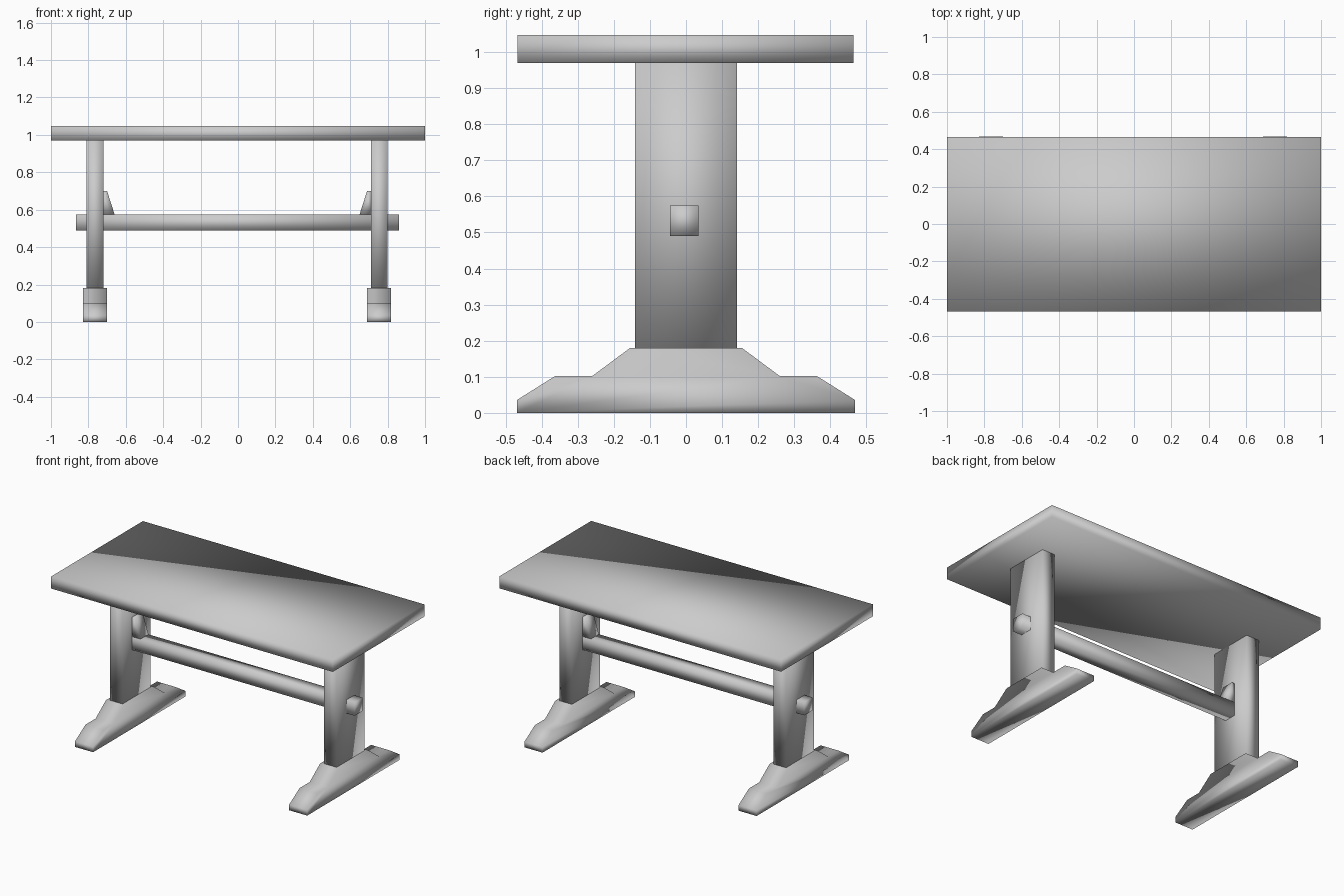
import bpy
import bmesh

cube = bpy.data.objects.get("Cube")
if cube:
    bpy.data.objects.remove(cube, do_unlink=True)

grey = bpy.data.materials.new("plain grey")
grey.use_nodes = True
colour = (0.6, 0.6, 0.6, 1)
grey.diffuse_color = colour
grey.node_tree.nodes["Principled BSDF"].inputs["Base Color"].default_value = colour


def prism(name, outline, offset):
    """Extrude a closed 3D outline along an offset, with soft shading."""
    mesh = bpy.data.meshes.new(name)
    bm = bmesh.new()
    face = bm.faces.new([bm.verts.new(p) for p in outline])
    extruded = bmesh.ops.extrude_face_region(bm, geom=[face], use_keep_orig=True)["geom"]
    moved = [v for v in extruded if isinstance(v, bmesh.types.BMVert)]
    bmesh.ops.translate(bm, verts=moved, vec=offset)
    bmesh.ops.recalc_face_normals(bm, faces=bm.faces)
    for f in bm.faces:
        f.smooth = True
    bm.to_mesh(mesh)
    bm.free()
    mesh.materials.append(grey)
    obj = bpy.data.objects.new(name, mesh)
    bpy.context.collection.objects.link(obj)
    return obj


def box(name, x, y, z):
    outline = [(x[0], y[0], z[0]), (x[1], y[0], z[0]), (x[1], y[1], z[0]), (x[0], y[1], z[0])]
    return prism(name, outline, (0, 0, z[1] - z[0]))


# Table top and the long rail through both legs
box("table_top", (-1, 1), (-0.467, 0.464), (0.97, 1.047))
box("rail", (-0.865, 0.86), (-0.045, 0.035), (0.49, 0.575))

# Half of the stepped foot profile, from floor to crest
half_foot = [(0.468, 0), (0.468, 0.036), (0.363, 0.102), (0.26, 0.102), (0.155, 0.18)]
foot_profile = half_foot + [(-y, z) for y, z in reversed(half_foot)]

# Trestle at each end: foot, upright leg and locking wedge
centre = -0.005
for side, s in (("left", 1), ("right", -1)):
    foot_x = centre + s * 0.76 - 0.064
    prism(side + "_foot", [(foot_x, y, z) for y, z in foot_profile], (0.128, 0, 0))
    leg_x = centre + s * 0.76
    box(side + "_leg", (leg_x - 0.045, leg_x + 0.045), (-0.142, 0.142), (0.18, 0.97))
    wedge = [(0.715, 0.575), (0.655, 0.575), (0.695, 0.70), (0.715, 0.70)]
    prism(side + "_wedge", [(centre + s * x, -0.045, z) for x, z in wedge], (0, 0.08, 0))
